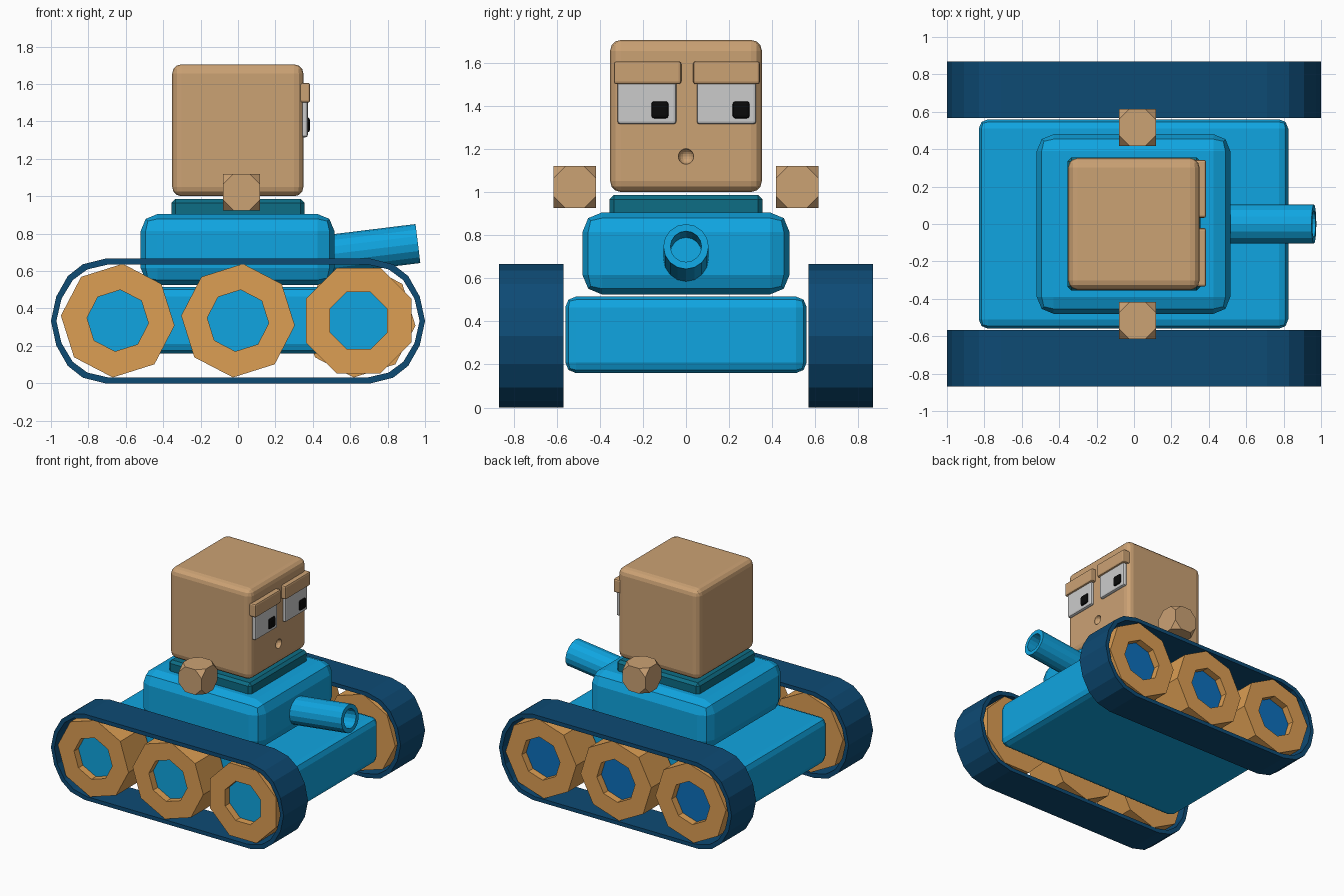
import bpy, bmesh
from math import cos, sin, pi, radians
from mathutils import Matrix, Vector

if "Cube" in bpy.data.objects:
    bpy.data.objects.remove(bpy.data.objects["Cube"])


def material(name, rgb):
    m = bpy.data.materials.new(name)
    m.diffuse_color = (*rgb, 1)
    m.use_nodes = True
    m.node_tree.nodes["Principled BSDF"].inputs["Base Color"].default_value = m.diffuse_color
    return m


CYAN = material("cyan", (0.005, 0.376, 0.75))
BLUE = material("blue", (0.004, 0.16, 0.5))
NAVY = material("navy", (0.004, 0.069, 0.175))
TEAL = material("teal", (0.004, 0.153, 0.235))
SKIN = material("skin", (0.6, 0.36, 0.175))
WOOD = material("wood", (0.716, 0.342, 0.087))
BLACK = material("black", (0.003, 0.003, 0.003))


def finish(name, bm, mat):
    bmesh.ops.recalc_face_normals(bm, faces=bm.faces)
    me = bpy.data.meshes.new(name)
    bm.to_mesh(me)
    bm.free()
    ob = bpy.data.objects.new(name, me)
    bpy.context.collection.objects.link(ob)
    if mat:
        me.materials.append(mat)
    return ob


def box(name, x, y, z, mat, bevel=0.0, segments=2, affect='EDGES'):
    """Bevelled box given by its (min, max) range on each axis."""
    bm = bmesh.new()
    bmesh.ops.create_cube(bm, size=1)
    for v in bm.verts:
        v.co = Vector([(a + b) / 2 + c * (b - a) for c, (a, b) in zip(v.co, (x, y, z))])
    if bevel:
        geom = bm.verts[:] if affect == 'VERTICES' else bm.edges[:]
        bmesh.ops.bevel(bm, geom=geom, offset=bevel, segments=segments,
                        profile=0.5, affect=affect, clamp_overlap=True)
    return finish(name, bm, mat)


def revolve(name, profile, n, phase, matrix, mat):
    """Turn (radius, height) points around local z with n flat sides."""
    bm = bmesh.new()
    rings = []
    for r, h in profile:
        if r == 0:
            rings.append([bm.verts.new((0, 0, h))] * n)
        else:
            rings.append([bm.verts.new((r * cos(phase + 2 * pi * i / n),
                                        r * sin(phase + 2 * pi * i / n), h)) for i in range(n)])
    for a, b in zip(rings, rings[1:]):
        for i in range(n):
            j = (i + 1) % n
            bm.faces.new(list(dict.fromkeys((a[i], a[j], b[j], b[i]))))
    bm.transform(matrix)
    bmesh.ops.dissolve_limit(bm, angle_limit=0.01, verts=bm.verts, edges=bm.edges)
    return finish(name, bm, mat)


def track(name, side):
    """Hollow belt with rounded ends."""
    mid = 0.333
    q = [(1.0, 0), (0.972, 0.13), (0.91, 0.24), (0.83, 0.303), (0.71, 0.333)]
    half = [(x, -z) for x, z in reversed(q[1:])] + q
    loop = half + [(-x, -z) for x, z in half]
    bm = bmesh.new()
    rows = []
    for x, z in loop:
        rows.append([bm.verts.new((x * k, side * y, mid + z * m))
                     for k, m, y in ((1, 1, 0.568), (1, 1, 0.868),
                                     (0.971, 0.91, 0.868), (0.971, 0.91, 0.568))])
    for i, a in enumerate(rows):
        b = rows[(i + 1) % len(rows)]
        for k in range(4):
            l = (k + 1) % 4
            bm.faces.new((a[k], a[l], b[l], b[k]))
    return finish(name, bm, NAVY)


# Hull, turret and neck
box("hull", (-0.83, 0.825), (-0.56, 0.56), (0.16, 0.515), CYAN, 0.05)
box("turret", (-0.52, 0.515), (-0.48, 0.48), (0.525, 0.905), CYAN, 0.09)
box("neck", (-0.355, 0.355), (-0.355, 0.355), (0.88, 0.985), TEAL, 0.02, 1)

# Tracks, wheels and hubs
for side, label in ((-1, "front"), (1, "back")):
    track(label + "_track", side)
    for i, x in enumerate((-0.643, 0.0, 0.645)):
        phase = radians(22.5) if (side < 0 and i == 2) else radians(-5)
        mx = (Matrix.Translation((x, 0, 0.335)) @ Matrix.Diagonal((1, -side, 1, 1))
              @ Matrix.Rotation(pi / 2, 4, 'X'))
        revolve(f"{label}_wheel_{i + 1}",
                [(0.165, 0.80), (0.165, 0.86), (0.305, 0.86), (0.305, 0.575), (0, 0.575)],
                8, phase, mx, WOOD)
        revolve(f"{label}_hub_{i + 1}", [(0, 0.805), (0.165, 0.805), (0.165, 0.76), (0, 0.76)],
                8, phase, mx, CYAN if side < 0 else BLUE)

# Hollow cannon, tilted slightly upwards
aim = Matrix.Translation((0.962, 0, 0.747)) @ Matrix.Rotation(radians(83), 4, 'Y')
revolve("cannon", [(0, -0.52), (0.105, -0.52), (0.105, 0), (0.072, 0), (0.072, -0.24), (0, -0.24)],
        16, 0, aim, CYAN)

# Head with a round dent for the mouth
head = box("head", (-0.352, 0.35), (-0.352, 0.352), (1.0, 1.705), SKIN, 0.05, 3)
bm = bmesh.new()
bmesh.ops.create_uvsphere(bm, u_segments=16, v_segments=10, radius=0.036,
                          matrix=Matrix.Translation((0.352, 0, 1.165)))
cutter = finish("mouth_cutter", bm, SKIN)
cutter.hide_render = True
cutter.hide_set(True)
dent = head.modifiers.new("mouth", 'BOOLEAN')
dent.operation = 'DIFFERENCE'
dent.object = cutter

# Eyes, pupils and brows
for label, eye, pupil, brow in (
        ("front", (-0.318, -0.045), (-0.162, -0.08), (-0.335, -0.022)),
        ("back", (0.05, 0.325), (0.215, 0.296), (0.033, 0.343))):
    box(label + "_eye", (0.32, 0.373), eye, (1.315, 1.56), None, 0.012)
    box(label + "_pupil", (0.35, 0.385), pupil, (1.34, 1.422), BLACK, 0.015)
    box(label + "_brow", (0.32, 0.386), brow, (1.5, 1.606), SKIN, 0.012)

# Floating hands with cut corners
for side, label in ((-1, "front"), (1, "back")):
    y = sorted((side * 0.418, side * 0.614))
    box(label + "_hand", (-0.08, 0.117), y, (0.925, 1.12), SKIN, 0.055, 1, 'VERTICES')
